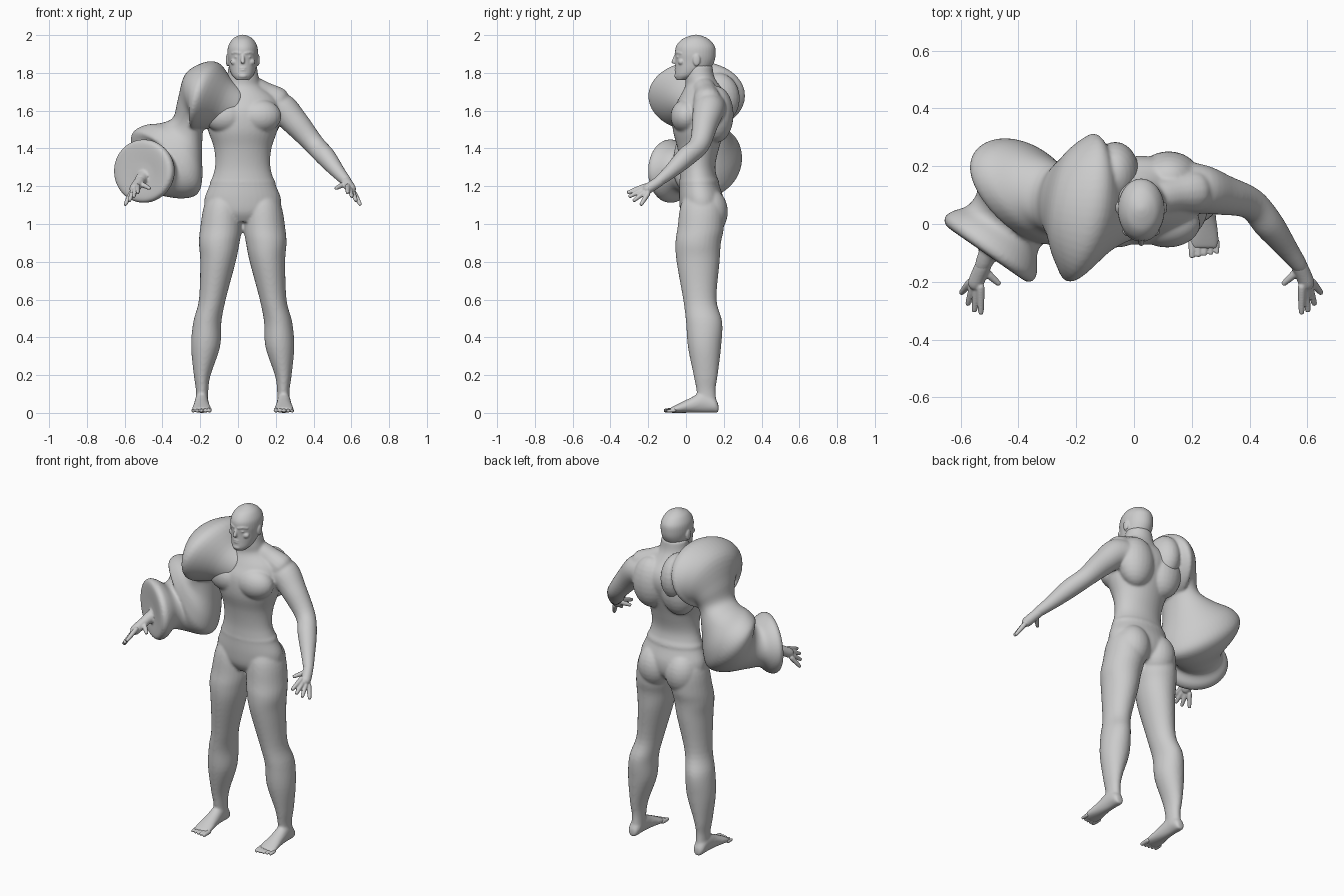
import bpy, bmesh, math
from mathutils import Vector, Matrix

C = 0.025  # body midline
skin = bpy.data.materials.new("grey_skin")
skin.diffuse_color = (0.6, 0.6, 0.6, 1)


def loft(bm, rings, sides=28, steps=5):
    """Closed skin through rings (centre, u, v), smoothly interpolated."""
    keys = [[Vector(p) for p in r] for r in rings]
    fine = []
    for i in range(len(keys) - 1):
        q = [keys[max(i - 1, 0)], keys[i], keys[i + 1], keys[min(i + 2, len(keys) - 1)]]
        for s in range(steps):
            t = s / steps
            fine.append([0.5 * (2 * b + (c - a) * t + (2 * a - 5 * b + 4 * c - d) * t * t
                                + (3 * b - a - 3 * c + d) * t ** 3) for a, b, c, d in zip(*q)])
    fine.append(keys[-1])
    loops = []
    for c, u, v in fine:
        loops.append([bm.verts.new(c + u * math.cos(a) + v * math.sin(a))
                      for a in (2 * math.pi * k / sides for k in range(sides))])
    faces = [bm.faces.new(loops[0]), bm.faces.new(loops[-1][::-1])]
    for p, q in zip(loops, loops[1:]):
        for k in range(sides):
            n = (k + 1) % sides
            faces.append(bm.faces.new((p[k], q[k], q[n], p[n])))
    bmesh.ops.recalc_face_normals(bm, faces=faces)


def column(bm, rows, x=C, sides=36):
    """Upright form from rows of (height, half width, front y, back y)."""
    loft(bm, [((x, (a + b) / 2, z), (w, 0, 0), (0, (b - a) / 2, 0)) for z, w, a, b in rows], sides)


def tube(bm, pts, sides=16):
    """Round limb through (x, y, z, radius), with rounded ends."""
    P = [Vector(p[:3]) for p in pts]
    rings = []
    for i, p in enumerate(P):
        t = (P[min(i + 1, len(P) - 1)] - P[max(i - 1, 0)]).normalized()
        ref = Vector((0, 0, 1)) if abs(t.z) < 0.9 else Vector((0, 1, 0))
        u = t.cross(ref).normalized()
        v = u.cross(t)
        r = pts[i][3]
        if i == 0:
            rings.append((p - t * r * 0.7, u * r * 0.4, v * r * 0.4))
        rings.append((p, u * r, v * r))
        if i == len(P) - 1:
            rings.append((p + t * r * 0.7, u * r * 0.4, v * r * 0.4))
    loft(bm, rings, sides)


def blob(bm, c, r):
    bmesh.ops.create_uvsphere(bm, u_segments=24, v_segments=14, radius=1,
                              matrix=Matrix.Translation(c) @ Matrix.Diagonal((*r, 1)))


def mx(x, s):
    """Mirror x about the midline for side s."""
    return C + s * (x - C)


def finish(name, bm, voxel, smooth):
    """Fuse the overlapping volumes into one smooth skin."""
    me = bpy.data.meshes.new(name)
    bm.to_mesh(me)
    bm.free()
    me.materials.append(skin)
    ob = bpy.data.objects.new(name, me)
    bpy.context.collection.objects.link(ob)
    m = ob.modifiers.new("fuse", 'REMESH')
    m.mode, m.voxel_size, m.use_smooth_shade = 'VOXEL', voxel, True
    m = ob.modifiers.new("soften", 'SMOOTH')
    m.factor, m.iterations = 0.5, smooth


# ---- body: torso, legs, feet and slim arm ----
bm = bmesh.new()
column(bm, [(1.01, .1, 0, .16), (1.06, .19, -.028, .195), (1.13, .203, -.036, .2),
            (1.21, .174, -.035, .175), (1.3, .147, -.032, .155), (1.4, .152, -.045, .175),
            (1.5, .185, -.07, .205), (1.6, .2, -.068, .235), (1.67, .18, -.035, .225),
            (1.73, .105, -.005, .18), (1.78, .084, -.005, .15), (1.84, .075, 0, .14)])
column(bm, [(1.19, .165, -.028, .17), (1.22, .174, -.036, .176), (1.25, .156, -.027, .163)])  # waist roll

# leg: height, inner x, outer x, front y, back y
leg = [(1.2, .07, .17, .02, .13), (1.1, .035, .228, -.028, .195), (.98, .03, .25, -.045, .2),
       (.9, .042, .257, -.056, .185), (.8, .062, .25, -.05, .178),
       (.6, .115, .257, -.015, .162), (.48, .138, .287, 0, .192), (.35, .145, .298, .01, .186),
       (.2, .195, .284, .04, .168), (.12, .207, .273, .055, .157), (.04, .207, .273, .065, .165)]
# foot: y, half width, top height
foot = [(.172, .02, .045), (.15, .033, .08), (.09, .036, .11), (.02, .042, .078),
        (-.05, .052, .044), (-.085, .048, .026)]
for s in (1, -1):
    loft(bm, [((mx((p + q) / 2, s), (a + b) / 2, z), ((q - p) / 2, 0, 0), (0, (b - a) / 2, 0))
              for z, p, q, a, b in leg])
    loft(bm, [((mx(.243, s), y, h / 2), (w, 0, 0), (0, 0, h / 2)) for y, w, h in foot])
    # buttock, chest muscle, shoulder blade, shoulder slope
    blob(bm, (mx(.115, s), .122, 1.065), (.1, .1, .125))
    blob(bm, (mx(.115, s), 0, 1.57), (.115, .082, .09))
    blob(bm, (mx(.12, s), .16, 1.58), (.11, .092, .15))
    tube(bm, [(mx(.07, s), .09, 1.725, .058), (mx(.14, s), .105, 1.69, .063),
              (mx(.215, s), .115, 1.645, .073)])
tube(bm, [(.14, .125, 1.61, .09), (.235, .12, 1.605, .085), (.31, .1, 1.53, .07),
          (.405, .07, 1.42, .055), (.465, 0, 1.355, .053), (.53, -.085, 1.275, .038),
          (.578, -.15, 1.222, .026)], 24)
finish("body", bm, 0.007, 9)

# ---- hands: palm, fanned fingers and thumb ----
bm = bmesh.new()
for s in (1, -1):
    tube(bm, [(mx(.565, s), -.13, 1.234, .026), (mx(.586, s), -.175, 1.204, .028),
              (mx(.6, s), -.21, 1.182, .026)])
    for k in range(4):
        tip = (mx(.58 + .022 * k, s), -.304 + .0075 * k * k, 1.168 - .021 * k, .01)
        tube(bm, [(mx(.581 + .012 * k, s), -.22 + .002 * k * k, 1.2 - .013 * k, .014), tip], 10)
    tube(bm, [(mx(.57, s), -.16, 1.215, .015), (mx(.52, s), -.205, 1.19, .01)], 10)
finish("hands", bm, 0.004, 3)

# ---- toes ----
bm = bmesh.new()
for s in (1, -1):
    for k in range(5):
        x, r = mx(.201 + .0215 * k, s), .0125 - .0007 * k
        tube(bm, [(x, -.06, r + .003, r), (x, -.11 + .003 * k, r, r - .002)], 10)
finish("toes", bm, 0.004, 2)

# ---- swollen arm: centre x y z, then the ring's sideways and upright reach ----
flare = [(0, .04, 1.61, 0, .09, .03, .1), (-.08, .045, 1.635, .01, .14, .05, .125),
         (-.165, .055, 1.67, .04, .25, .065, .18), (-.21, .06, 1.685, .04, .24, .03, .17),
         (-.24, .07, 1.645, .03, .2, -.035, .15), (-.252, .075, 1.585, .01, .15, -.066, .075),
         (-.265, .08, 1.52, 0, .125, -.078, .045)]
bulb = [(-.3, .1, 1.45, -.03, .14, -.105, .085), (-.345, .115, 1.38, -.07, .175, -.14, .145),
        (-.383, .11, 1.325, -.09, .18, -.152, .17), (-.41, .08, 1.3, -.11, .15, -.11, .165)]
cuff = [(-.428, .025, 1.29, -.11, .095, -.03, .14), (-.455, -.02, 1.285, -.12, .085, 0, .125),
        (-.482, -.058, 1.28, -.147, .102, 0, .158), (-.5, -.085, 1.28, -.155, .107, 0, .168),
        (-.511, -.104, 1.278, -.135, .094, 0, .147), (-.508, -.104, 1.265, -.06, .04, 0, .06)]
bm = bmesh.new()
loft(bm, [((x, y, z), (a, b, 0), (c, 0, d)) for x, y, z, a, b, c, d in flare + bulb + cuff], 48)
blob(bm, (-.065, .17, 1.665), (.085, .115, .135))  # lobe behind the shoulder
tube(bm, [(-.47, -.05, 1.27, .045), (-.505, -.105, 1.245, .035), (-.527, -.15, 1.222, .026)])
finish("swollen_arm", bm, 0.007, 6)

# ---- head ----
bm = bmesh.new()
column(bm, [(1.762, .03, -.05, 0), (1.785, .055, -.058, .07), (1.82, .07, -.057, .125),
            (1.86, .077, -.056, .15), (1.9, .081, -.058, .157), (1.94, .077, -.053, .153),
            (1.975, .058, -.025, .125), (1.994, .032, .015, .09), (2.002, .008, .045, .06)])
tube(bm, [(C, -.052, 1.898, .008), (C, -.066, 1.857, .011)], 10)  # nose
for z in (1.826, 1.815):
    blob(bm, (C, -.051, z), (.02, .01, .005))  # lip
blob(bm, (C, -.048, 1.784), (.024, .014, .014))  # chin
for s in (1, -1):
    tube(bm, [(mx(.037, s), -.053, 1.903, .008), (mx(.06, s), -.043, 1.908, .008),
              (mx(.08, s), -.024, 1.903, .007)], 10)  # brow
    blob(bm, (mx(.056, s), -.042, 1.884), (.013, .009, .005))  # eye
    blob(bm, (mx(.067, s), -.025, 1.858), (.024, .018, .018))  # cheek
    blob(bm, (mx(.106, s), .056, 1.868), (.009, .02, .032))    # ear
finish("head", bm, 0.004, 5)
